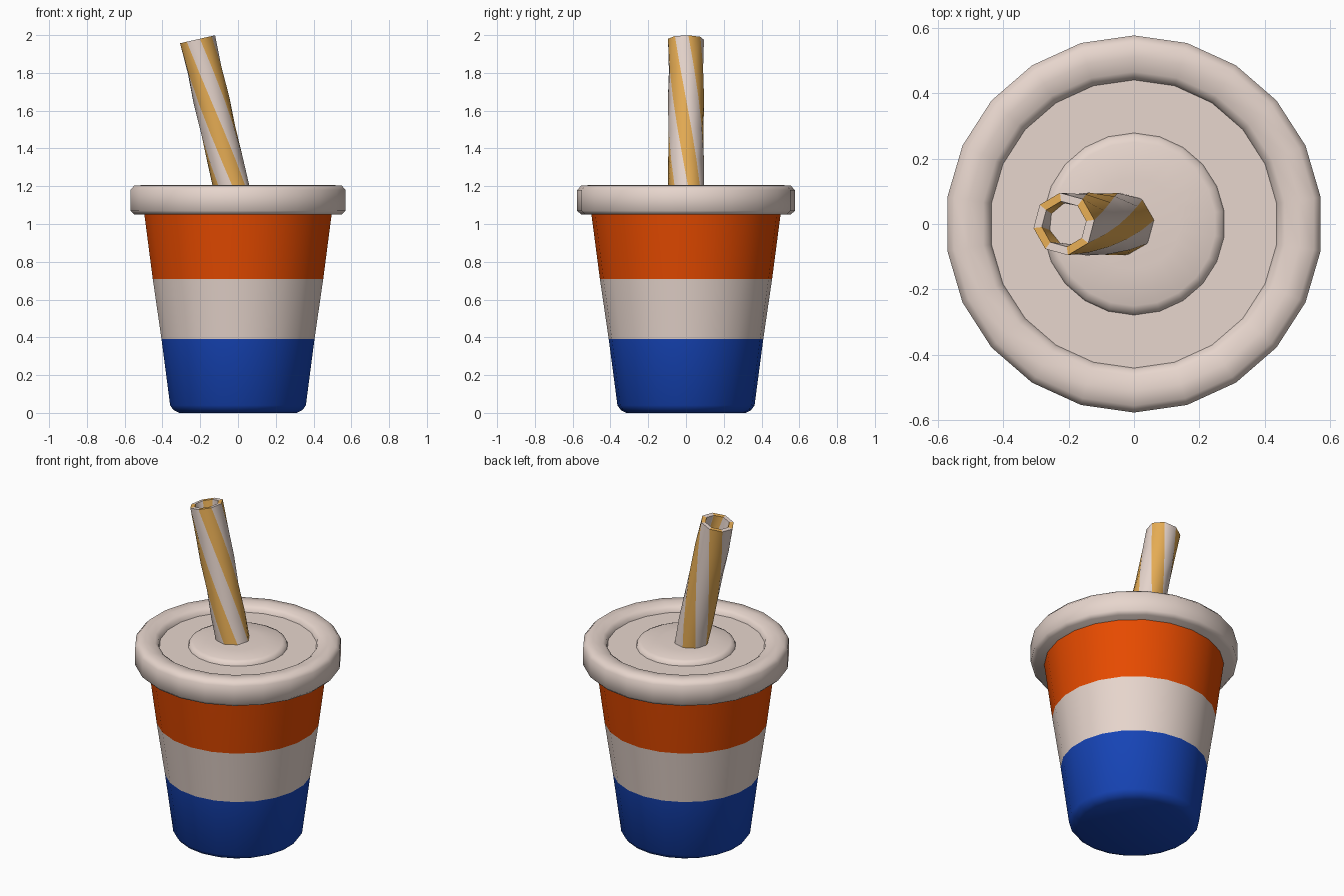
import bpy, bmesh, math
from mathutils import Vector

if "Cube" in bpy.data.objects:
    bpy.data.objects.remove(bpy.data.objects["Cube"])


def material(name, rgb):
    m = bpy.data.materials.new(name)
    m.diffuse_color = (*rgb, 1)
    m.use_nodes = True
    m.node_tree.nodes["Principled BSDF"].inputs["Base Color"].default_value = m.diffuse_color
    return m


cream = material("cream", (0.80, 0.67, 0.61))
orange = material("orange", (0.80, 0.07, 0.0))
blue = material("blue", (0.008, 0.058, 0.47))
gold = material("gold", (0.80, 0.42, 0.09))


def finish(bm, name, mats, angle):
    bmesh.ops.recalc_face_normals(bm, faces=bm.faces)
    mesh = bpy.data.meshes.new(name)
    bm.to_mesh(mesh)
    bm.free()
    for m in mats:
        mesh.materials.append(m)
    ob = bpy.data.objects.new(name, mesh)
    bpy.context.collection.objects.link(ob)
    bpy.ops.object.select_all(action='DESELECT')
    ob.select_set(True)
    bpy.context.view_layer.objects.active = ob
    bpy.ops.object.shade_smooth_by_angle(angle=math.radians(angle))
    return ob


def lathe(profile, sides=22):
    """Revolve (radius, z) points; a zero radius becomes a pole."""
    bm = bmesh.new()
    rings = []
    for r, z in profile:
        if r == 0:
            rings.append([bm.verts.new((0, 0, z))] * sides)
        else:
            angles = [math.pi / 2 + 2 * math.pi * i / sides for i in range(sides)]
            rings.append([bm.verts.new((r * math.cos(a), r * math.sin(a), z)) for a in angles])
    for lo, hi in zip(rings, rings[1:]):
        for i in range(sides):
            j = (i + 1) % sides
            bm.faces.new(dict.fromkeys((lo[i], lo[j], hi[j], hi[i])))
    return bm


# Tapered cup with three colour bands
bm = lathe([(0, 0), (0.315, 0), (0.345, 0.015), (0.363, 0.04), (0.409, 0.39),
            (0.456, 0.71), (0.502, 1.06), (0, 1.06)])
for f in bm.faces:
    z = f.calc_center_median().z
    f.material_index = 0 if z < 0.39 else 1 if z < 0.71 else 2
finish(bm, "cup", [blue, cream, orange], 50)

# Lid with rounded rim, recessed ring and low central dome
bm = lathe([(0, 1.05), (0.555, 1.05), (0.576, 1.07), (0.576, 1.18), (0.555, 1.203),
            (0.51, 1.206), (0.465, 1.198), (0.447, 1.185), (0.44, 1.165), (0.278, 1.165),
            (0.272, 1.182), (0.25, 1.192), (0.14, 1.199), (0, 1.202)])
finish(bm, "lid", [cream], 50)

# Leaning hollow straw: twisted eight-sided tube, alternate strips gold
base, top = Vector((-0.03, 0, 1.17)), Vector((-0.214, 0, 1.978))
axis = (top - base).normalized()
side, across = Vector((axis.z, 0, -axis.x)), Vector((0, 1, 0))
SIDES, STEPS, TWIST = 8, 5, math.radians(90)
bm = bmesh.new()


def straw_ring(t, radius):
    c = base.lerp(top, t)
    ring = []
    for i in range(SIDES):
        a = math.radians(7.5) + 2 * math.pi * i / SIDES + TWIST * (1 - t)
        ring.append(bm.verts.new(c + radius * (math.cos(a) * side + math.sin(a) * across)))
    return ring


rings = [straw_ring(k / STEPS, 0.096) for k in range(STEPS + 1)]
rings += [straw_ring(1, 0.07), straw_ring(0.9, 0.066)]
for lo, hi in zip(rings, rings[1:]):
    for i in range(SIDES):
        j = (i + 1) % SIDES
        f = bm.faces.new((lo[i], lo[j], hi[j], hi[i]))
        f.material_index = 1 - i % 2
bm.faces.new(rings[-1])            # floor of the opening
bm.faces.new(rings[0][::-1])       # hidden lower end
finish(bm, "straw", [cream, gold], 50)
